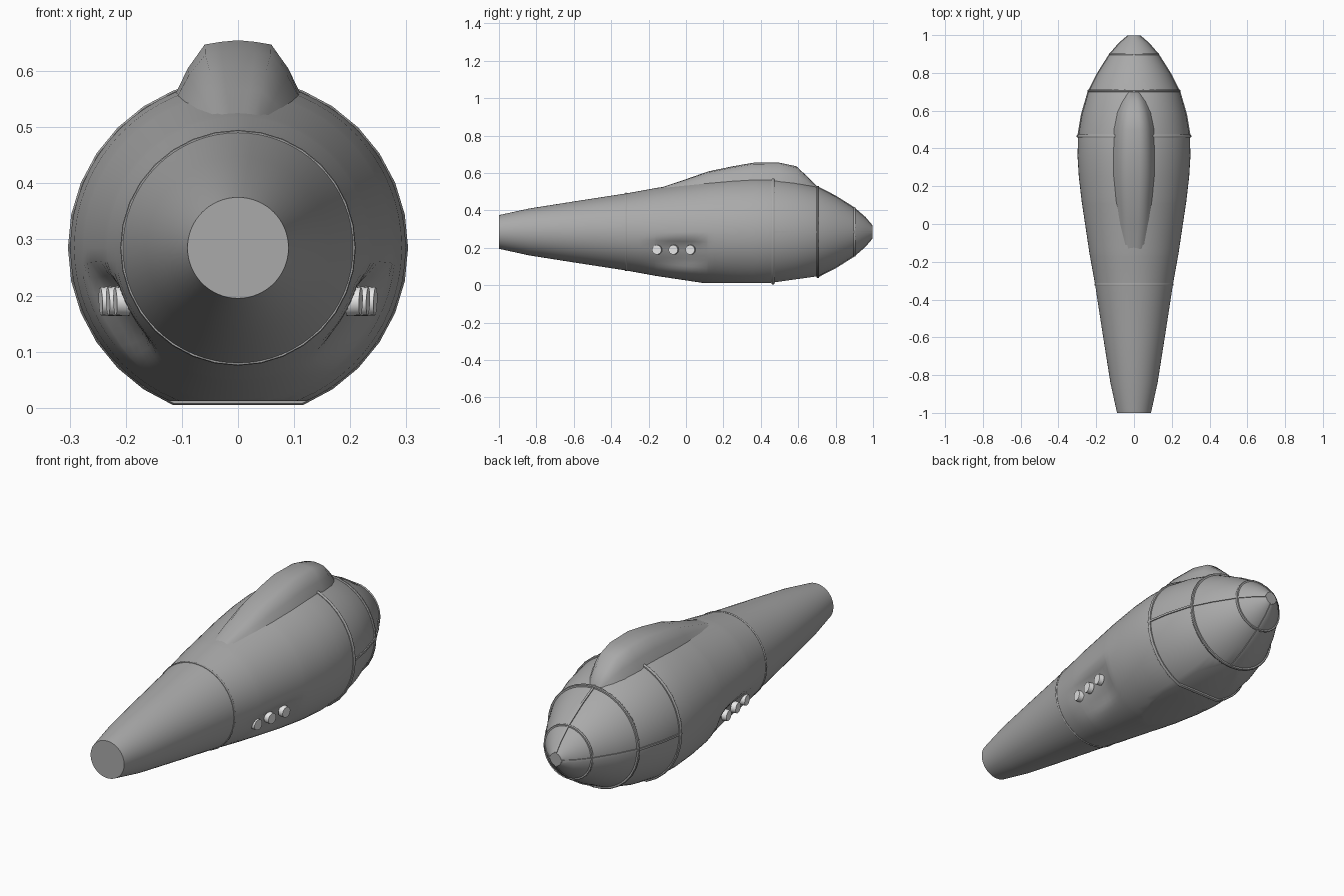
import bpy, bmesh, math
from mathutils import Vector

if "Cube" in bpy.data.objects:
    bpy.data.objects.remove(bpy.data.objects["Cube"])

AXIS = 0.285
SIDES = 32


def material(name, value):
    m = bpy.data.materials.new(name)
    m.use_nodes = True
    m.diffuse_color = (value, value, value, 1)
    m.node_tree.nodes["Principled BSDF"].inputs["Base Color"].default_value = m.diffuse_color
    return m


GREY = material("airframe grey", 0.4)
WHITE = material("pale port", 0.9)

# Hull radius along the length
HULL = [(-1, .09), (-.84, .125), (-.6, .163), (-.32, .206), (-.16, .235), (.12, .277), (.25, .292),
        (.36, .299), (.46, .296), (.58, .276), (.7, .241), (.8, .19), (.9, .127), (.96, .075), (.998, .03)]


def radius(y):
    for (y0, r0), (y1, r1) in zip(HULL, HULL[1:]):
        if y <= y1:
            return r0 + (r1 - r0) * (y - y0) / (y1 - y0)
    return HULL[-1][1]


def finish(bm, name, mat, angle=35):
    bmesh.ops.recalc_face_normals(bm, faces=bm.faces)
    me = bpy.data.meshes.new(name)
    bm.to_mesh(me)
    bm.free()
    me.materials.append(mat)
    ob = bpy.data.objects.new(name, me)
    bpy.context.collection.objects.link(ob)
    bpy.ops.object.select_all(action="DESELECT")
    ob.select_set(True)
    bpy.context.view_layer.objects.active = ob
    bpy.ops.object.shade_smooth_by_angle(angle=math.radians(angle))
    return ob


def loft(bm, loops, closed_path=False):
    rings = [[bm.verts.new(p) for p in loop] for loop in loops]
    pairs = list(zip(rings, rings[1:]))
    if closed_path:
        pairs.append((rings[-1], rings[0]))
    for a, b in pairs:
        for i in range(len(a)):
            j = (i + 1) % len(a)
            bm.faces.new((a[i], a[j], b[j], b[i]))
    if not closed_path:
        bm.faces.new(rings[0])
        bm.faces.new(rings[-1])


def smooth(t):
    t = max(0, min(1, t))
    return t * t * (3 - 2 * t)


def hull_point(y, a, r):
    x, z = r * math.cos(a), AXIS + r * math.sin(a)
    # Shallow recess behind the side ports, sharp along its upper edge
    along = smooth((y + .26) / .22) * smooth((.15 - y) / .12)
    across = smooth((.25 - z) / .03) * smooth((z - .06) / .08)
    return Vector((x - math.copysign(.03 * along * across, x), y, z))


def cut_belly(bm):
    # Flat keel, then the sloping flat panel under the nose
    for co, no in (((0, 0, .012), (0, 0, -1)), ((0, .46, .014), (0, .14, -1))):
        res = bmesh.ops.bisect_plane(bm, geom=bm.verts[:] + bm.edges[:] + bm.faces[:], dist=1e-5,
                                     plane_co=co, plane_no=no, clear_outer=True)
        edges = [e for e in res["geom_cut"] if isinstance(e, bmesh.types.BMEdge)]
        bmesh.ops.holes_fill(bm, edges=edges)


# Fuselage
stations = sorted([y for y, r in HULL] + [-.25 + .04 * i for i in range(11)])
bm = bmesh.new()
angles = [math.tau * i / (SIDES * 2) for i in range(SIDES * 2)]
loft(bm, [[hull_point(y, a, radius(y)) for a in angles] for y in stations])
cut_belly(bm)
finish(bm, "fuselage", GREY)

# Dorsal fairing: position, half width, crest height
bm = bmesh.new()
sections = []
for y, w, top in [(-.15, .05, .517), (0, .078, .567), (.12, .097, .609), (.25, .11, .636), (.36, .112, .655),
                  (.5, .108, .655), (.59, .09, .636), (.65, .062, .58), (.7, .03, .53)]:
    base = AXIS + math.sqrt(radius(y) ** 2 - w * w) - .004
    h = top - base
    half = [(w, base), (w * .8, base + h * .48), (w * .53, top - h * .08), (w * .27, top - h * .03)]
    left = [(-x, z) for x, z in reversed(half)]
    sections.append([Vector((x, y, z)) for x, z in half + [(0, top)] + left + [(0, base - .05)]])
loft(bm, sections)
finish(bm, "dorsal_fairing", GREY, 50)


# Raised hoops around the hull
def hoop(name, y, rise, thick):
    bm = bmesh.new()
    r = radius(y)
    profile = [(-thick, -.01), (-thick, rise * .6), (-thick * .4, rise), (thick * .4, rise),
               (thick, rise * .6), (thick, -.01)]
    floor = .004 + max(0, y - .46) * .14
    loops = []
    for i in range(SIDES):
        a = math.tau * i / SIDES
        loops.append([Vector(((r + dr) * math.cos(a), y + dy,
                              max(floor + rise - dr, AXIS + (r + dr) * math.sin(a)))) for dy, dr in profile])
    loft(bm, loops, True)
    finish(bm, name, GREY)


hoop("rear_hoop", -.32, .004, .005)
hoop("main_hoop", .465, .008, .008)
hoop("nose_hoop", .705, .008, .007)
hoop("tip_hoop", .9, .005, .005)


# Lengthwise nose ribs
def rib(name, angle, start):
    bm = bmesh.new()
    out = Vector((math.cos(angle), 0, math.sin(angle)))
    side = Vector((-out.z, 0, out.x)) * .005
    loops = []
    for y in [start] + [y for y, r in HULL if y > start]:
        c = Vector((0, y, AXIS)) + out * radius(y)
        loops.append([c - out * .01 - side, c + out * .005 - side, c + out * .005 + side, c - out * .01 + side])
    loft(bm, loops)
    finish(bm, name, GREY)


rib("left_rib", 0, .465)
rib("right_rib", math.pi, .465)
rib("top_rib", math.pi / 2, .68)
rib("bottom_rib", -math.pi / 2, .705)

# Round ports set in the side recesses
for side, label in ((1, "left"), (-1, "right")):
    for n, y in enumerate((-.155, -.067, .023)):
        bm = bmesh.new()
        bmesh.ops.create_cone(bm, cap_ends=True, segments=20, radius1=.027, radius2=.025, depth=.024)
        ob = finish(bm, f"{label}_port_{n + 1}", WHITE)
        ob.location = (side * (.207 + .013 * n), y, .19)
        ob.rotation_euler = (0, side * math.radians(92), side * math.radians(-8))
